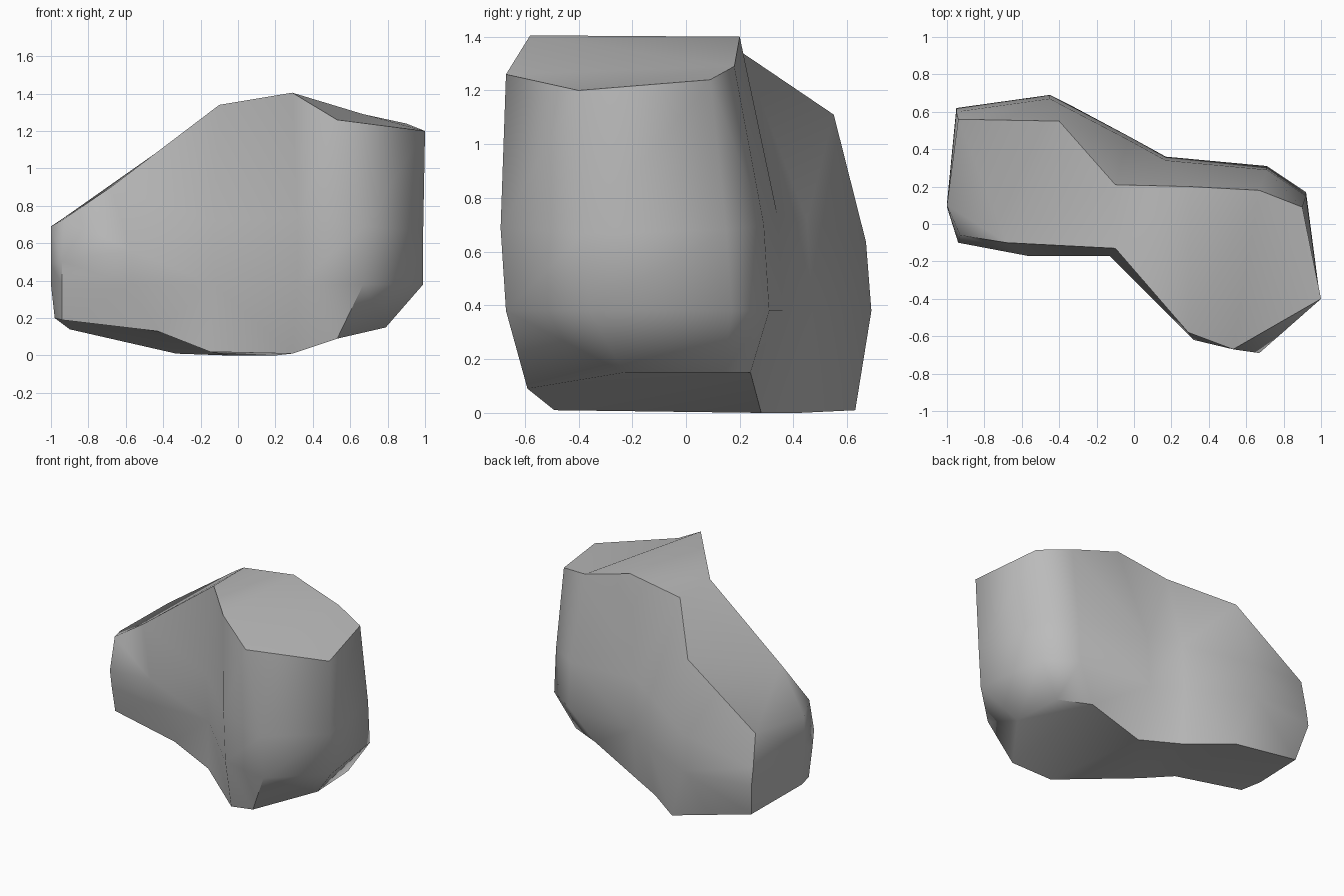
import bpy
import bmesh
import math

# Remove the default cube only
default_cube = bpy.data.objects.get("Cube")
if default_cube:
    bpy.data.objects.remove(default_cube, do_unlink=True)


def make_material(name, colour):
    material = bpy.data.materials.new(name)
    material.use_nodes = True
    material.diffuse_color = colour
    shader = material.node_tree.nodes["Principled BSDF"]
    shader.inputs["Base Color"].default_value = colour
    shader.inputs["Roughness"].default_value = 0.9
    return material


# Plan outline at the widest part, anticlockwise from the front of the low end
outline = [
    (-.94, -.09), (-.57, -.16), (-.13, -.16), (.32, -.61), (.67, -.68),
    (.99, -.37), (.92, .16), (.71, .3), (.17, .35), (-.03, .46),
    (-.45, .68), (-.95, .61), (-1, .1),
]

# Upper rim: the ridge of the tall lobe falls away to the low end
upper_rim = [
    (-.93, -.06, .73), (-.68, -.1, .9), (-.1, -.13, 1.34), (.29, -.58, 1.405),
    (.53, -.67, 1.26), (1, -.4, 1.2), (.9, .09, 1.24), (.67, .18, 1.29),
    (.3, .2, 1.4), (-.1, .21, 1.34), (-.4, .55, 1.11), (-.94, .56, .73),
    (-1, .1, .69),
]

# Lower rim: chamfered under both ends, resting on the middle
lower_rim = [
    (-.94, -.04, .19), (-.43, -.1, .13), (-.15, -.12, .02), (.29, -.49, .01),
    (.53, -.59, .09), (.79, -.23, .15), (.77, .14, .15), (.55, .24, .15),
    (.2, .28, 0), (-.05, .42, 0), (-.33, .63, .01), (-.9, .55, .14),
    (-.98, .1, .2),
]

# Panels closing the top and the underside, as rim positions
cap_panels = [
    (0, 1, 11, 12), (1, 10, 11), (1, 2, 9, 10), (2, 3, 8, 9),
    (3, 4, 7, 8), (4, 5, 6, 7),
]


def wall_ring(height, shift):
    """Outline ring; height is the fraction of the way up to the upper rim."""
    ring = []
    for (x, y), top in zip(outline, upper_rim):
        ring.append((x, y + shift, .38 + height * (top[2] - .38)))
    return ring


def build_rock(name, material):
    bm = bmesh.new()
    rings = [lower_rim, wall_ring(0, .01), wall_ring(.35, -.01), upper_rim]
    rings = [[bm.verts.new(point) for point in ring] for ring in rings]

    # Side walls
    count = len(outline)
    for low, high in zip(rings, rings[1:]):
        for i in range(count):
            j = (i + 1) % count
            bm.faces.new((low[i], low[j], high[j], high[i]))

    # Top and underside
    for panel in cap_panels:
        bm.faces.new([rings[-1][i] for i in panel])
        bm.faces.new([rings[0][i] for i in reversed(panel)])

    bmesh.ops.triangulate(bm, faces=[f for f in bm.faces if len(f.verts) > 3])
    bmesh.ops.recalc_face_normals(bm, faces=bm.faces)
    mesh = bpy.data.meshes.new(name)
    bm.to_mesh(mesh)
    bm.free()
    mesh.materials.append(material)
    rock = bpy.data.objects.new(name, mesh)
    bpy.context.collection.objects.link(rock)
    return rock


stone_grey = make_material("stone_grey", (.5, .5, .5, 1))
boulder = build_rock("boulder", stone_grey)

# Soft shading over the walls, crisp rims
bpy.ops.object.select_all(action="DESELECT")
boulder.select_set(True)
bpy.context.view_layer.objects.active = boulder
bpy.ops.object.shade_smooth_by_angle(angle=math.radians(60))
